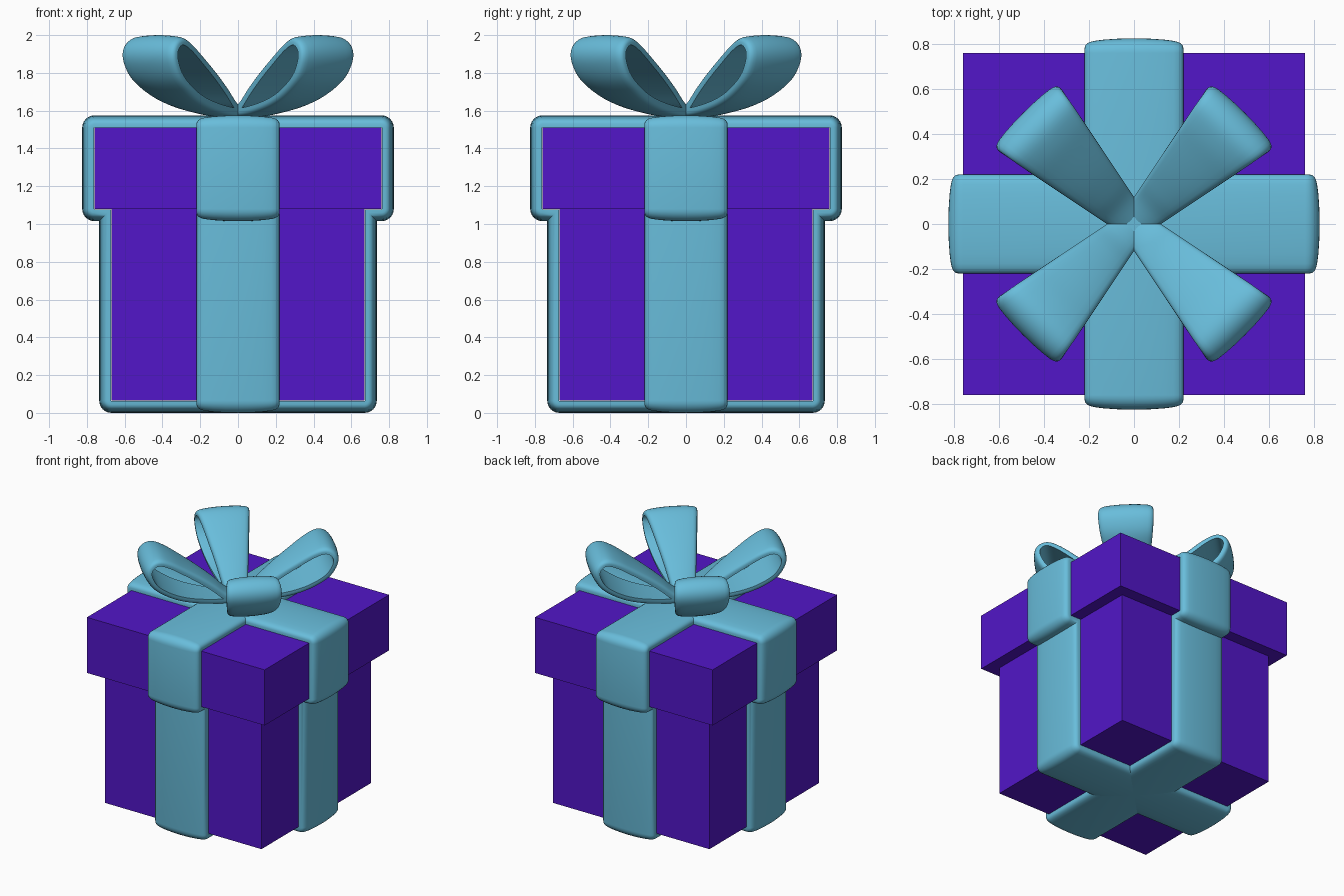
import bpy, bmesh, math
from mathutils import Vector, Matrix

if "Cube" in bpy.data.objects:
    bpy.data.objects.remove(bpy.data.objects["Cube"])

BODY, LID = 0.67, 0.76             # half widths
Z0, Z1, Z2 = 0.065, 1.08, 1.51     # box bottom, lid bottom, lid top
RW = 0.22                          # ribbon half width


def material(name, rgb):
    m = bpy.data.materials.new(name)
    m.diffuse_color = (*rgb, 1)
    m.use_nodes = True
    m.node_tree.nodes["Principled BSDF"].inputs["Base Color"].default_value = m.diffuse_color
    return m


purple = material("purple_paper", (0.085, 0.008, 0.58))
teal = material("teal_ribbon", (0.14, 0.51, 0.71))


def finish(bm, name, mat, smooth=True):
    bmesh.ops.recalc_face_normals(bm, faces=bm.faces)
    me = bpy.data.meshes.new(name)
    bm.to_mesh(me)
    bm.free()
    me.materials.append(mat)
    if smooth:
        me.polygons.foreach_set("use_smooth", [True] * len(me.polygons))
        me.set_sharp_from_angle(angle=math.radians(50))
    ob = bpy.data.objects.new(name, me)
    bpy.context.collection.objects.link(ob)
    return ob


def box(name, half, z0, z1):
    bm = bmesh.new()
    bmesh.ops.create_cube(bm, size=1, matrix=Matrix.Translation((0, 0, (z0 + z1) / 2))
                          @ Matrix.Diagonal((2 * half, 2 * half, z1 - z0, 1)))
    return finish(bm, name, purple, False)


def skin(rows, wrap_rows, wrap_cols, cap=False):
    """Faces between rows of points."""
    bm = bmesh.new()
    g = [[bm.verts.new(p) for p in row] for row in rows]
    n, k = len(g), len(g[0])
    for i in range(n if wrap_rows else n - 1):
        for j in range(k if wrap_cols else k - 1):
            a, b = g[i], g[(i + 1) % n]
            bm.faces.new((a[j], a[(j + 1) % k], b[(j + 1) % k], b[j]))
    if cap:
        bm.faces.new(g[0])
        bm.faces.new(g[-1])
    return bm


# Domed ribbon section: (position across the half width, relative thickness)
half = [(1.0, 0.0), (1.0, 0.3), (0.985, 0.48), (0.95, 0.62), (0.89, 0.74),
        (0.8, 0.82), (0.6, 0.91), (0.3, 0.98)]
section = [(-t, d) for t, d in half] + [(0, 1.0)] + half[::-1]


def arc(cx, cz, r, a0, steps=6):
    return [(cx + r * math.cos(math.radians(a0 + 90 * i / steps)),
             cz + r * math.sin(math.radians(a0 + 90 * i / steps))) for i in range(steps + 1)]


def outline(d):
    """Box and lid silhouette grown outwards by d."""
    right = (arc(BODY, Z0, d, -90) + [(BODY + d, Z1 - d)]
             + arc(LID, Z1, d, -90) + arc(LID, Z2, d, 0))
    return right + [(-x, z) for x, z in reversed(right)]


# Box
box("box_body", BODY, Z0, Z1)
box("box_lid", LID, Z1, Z2)

# Ribbons wrapped round the box in both directions
for name, ang in (("ribbon_across", 0), ("ribbon_front_to_back", 90)):
    rows = [[(x, t * RW, z) for x, z in outline(0.002 + 0.063 * d)] for t, d in section]
    ob = finish(skin(rows, False, True), name, teal)
    ob.rotation_euler.z = math.radians(ang)

# Inner line of one bow loop as (distance from centre, height)
path = [(-0.02, 1.615), (0.1, 1.615), (0.22, 1.63), (0.36, 1.662), (0.48, 1.71),
        (0.59, 1.785), (0.64, 1.865), (0.64, 1.92), (0.595, 1.948), (0.52, 1.92),
        (0.42, 1.855), (0.3, 1.77), (0.2, 1.69), (0.11, 1.61), (-0.02, 1.53)]


def spline(pts, steps=5):
    p = [Vector(q) for q in pts]
    p = [2 * p[0] - p[1]] + p + [2 * p[-1] - p[-2]]
    out = []
    for a, b, c, d in zip(p, p[1:], p[2:], p[3:]):
        for i in range(steps):
            t = i / steps
            out.append(0.5 * (2 * b + (c - a) * t + (2 * a - 5 * b + 4 * c - d) * t * t
                              + (3 * b - a - 3 * c + d) * t ** 3))
    return out + [p[-2]]


# Bow of four loops along the diagonals
line = spline(path)
rows = []
for i, p in enumerate(line):
    tan = (line[min(i + 1, len(line) - 1)] - line[max(i - 1, 0)]).normalized()
    out = Vector((tan.y, -tan.x))
    w = 0.066 + 0.2 * max(p.x, 0)
    row = []
    for t, d in section:
        q = p + out * (0.052 * d)
        row.append((q.x, t * w, q.y))
    rows.append(row)
for k, name in enumerate(("back_right", "back_left", "front_left", "front_right")):
    ob = finish(skin(rows, False, True, cap=True), "bow_loop_" + name, teal)
    ob.rotation_euler.z = math.radians(45 + 90 * k)
